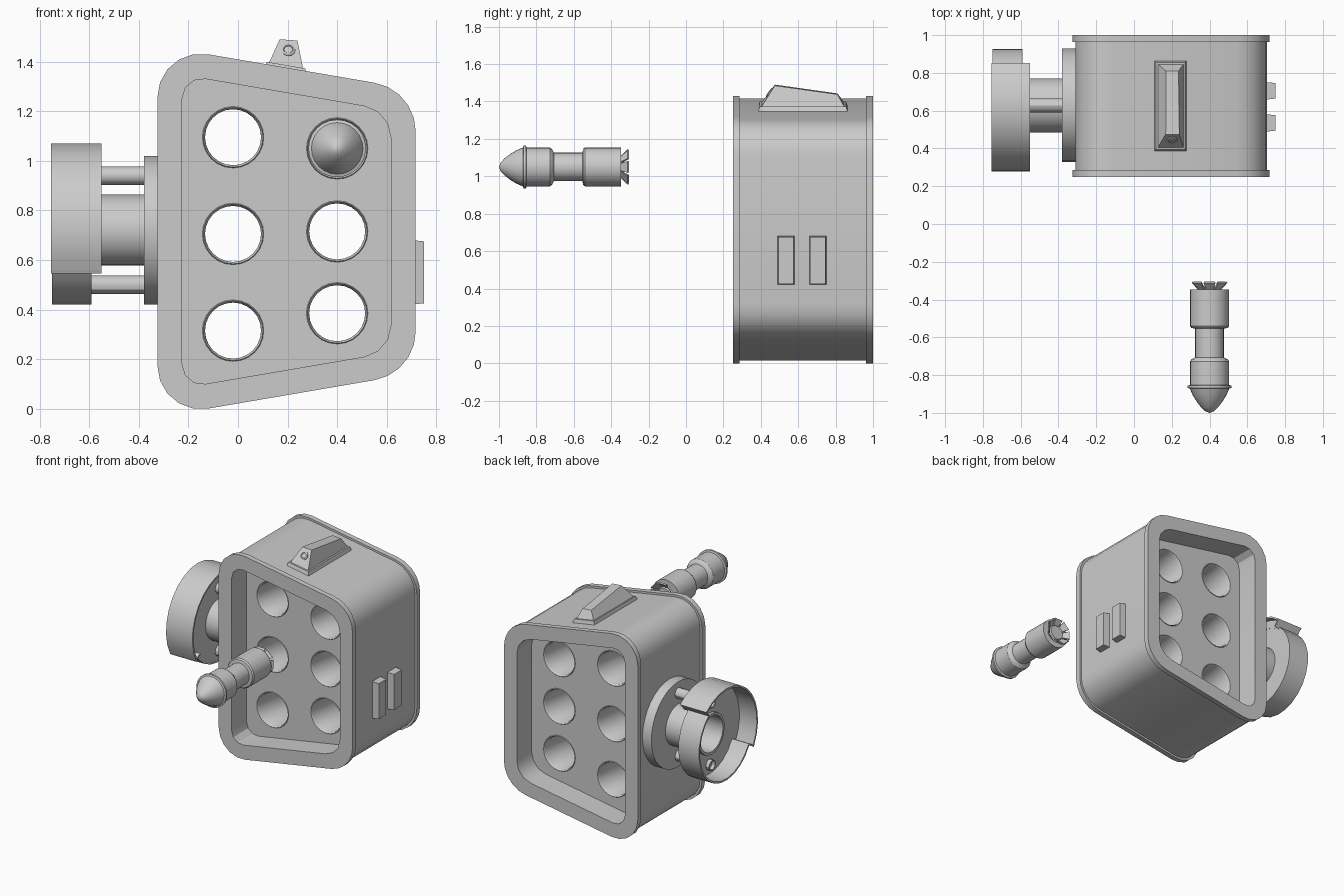
import bpy, bmesh
from math import sin, cos, tan, pi, radians
from mathutils import Matrix, Vector

if "Cube" in bpy.data.objects:
    bpy.data.objects.remove(bpy.data.objects["Cube"])

AXES = {'y': Matrix(((1, 0, 0, 0), (0, 0, -1, 0), (0, 1, 0, 0), (0, 0, 0, 1))),
        'x': Matrix(((0, 0, 1, 0), (1, 0, 0, 0), (0, 1, 0, 0), (0, 0, 0, 1)))}


def finish(name, bm, angle=30):
    bmesh.ops.remove_doubles(bm, verts=bm.verts, dist=0.0004)
    bmesh.ops.recalc_face_normals(bm, faces=bm.faces)
    me = bpy.data.meshes.new(name)
    bm.to_mesh(me)
    bm.free()
    ob = bpy.data.objects.new(name, me)
    bpy.context.collection.objects.link(ob)
    bpy.ops.object.select_all(action='DESELECT')
    ob.select_set(True)
    bpy.context.view_layer.objects.active = ob
    bpy.ops.object.shade_smooth_by_angle(angle=radians(angle))
    return ob


def prism(name, loops, axis, lo, hi):
    """Filled outline with holes, extruded along x or y."""
    cu = bpy.data.curves.new(name, 'CURVE')
    cu.dimensions, cu.fill_mode = '2D', 'BOTH'
    cu.extrude = (hi - lo) / 2
    for loop in loops:
        sp = cu.splines.new('POLY')
        sp.points.add(len(loop) - 1)
        for p, (a, b) in zip(sp.points, loop):
            p.co = (a, b, 0, 1)
        sp.use_cyclic_u = True
    tmp = bpy.data.objects.new(name + "_tmp", cu)
    bpy.context.collection.objects.link(tmp)
    dg = bpy.context.evaluated_depsgraph_get()
    me = bpy.data.meshes.new_from_object(tmp.evaluated_get(dg))
    bm = bmesh.new()
    bm.from_mesh(me)
    bpy.data.objects.remove(tmp)
    bpy.data.meshes.remove(me)
    mid = (lo + hi) / 2
    shift = Vector((mid, 0, 0)) if axis == 'x' else Vector((0, mid, 0))
    bm.transform(Matrix.Translation(shift) @ AXES[axis])
    return finish(name, bm)


def lathe(name, profile, axis, center, seg):
    """Profile of (radius, position) spun about the x or y axis."""
    bm = bmesh.new()
    vs = [bm.verts.new((r, 0, h if axis == 'x' else -h)) for r, h in profile]
    es = [bm.edges.new(p) for p in zip(vs, vs[1:])]
    bmesh.ops.spin(bm, geom=vs + es, cent=(0, 0, 0), axis=(0, 0, 1),
                   angle=2 * pi, steps=seg, use_merge=False)
    bm.transform(Matrix.Translation(center) @ AXES[axis])
    return finish(name, bm)


def circle(a, b, r, n):
    return [(a + r * cos(2 * pi * i / n), b + r * sin(2 * pi * i / n)) for i in range(n)]


def sector(a, b, r0, r1, d0, d1, n):
    ang = [radians(d0 + (d1 - d0) * i / n) for i in range(n + 1)]
    return ([(a + r1 * cos(t), b + r1 * sin(t)) for t in ang]
            + [(a + r0 * cos(t), b + r0 * sin(t)) for t in reversed(ang)])


def outline(d, r_left, r_right, seg=5):
    """Rounded trapezoid of the pod, inset by d."""
    l, r = -0.325 + d, 0.717 - d
    top = lambda x: 1.409 - 0.171 * x - 1.0145 * d
    cs = [((l, top(l)), r_left), ((r, top(r)), r_right),
          ((r, 1.43 - top(r)), r_right), ((l, 1.43 - top(l)), r_left)]
    pts = []
    for i, (c, rad) in enumerate(cs):
        c = Vector(c)
        u = (Vector(cs[i - 1][0]) - c).normalized()
        v = (Vector(cs[(i + 1) % 4][0]) - c).normalized()
        half = u.angle(v) / 2
        o = c + (u + v).normalized() * rad / sin(half)
        s = c + u * rad / tan(half) - o
        turn = pi - 2 * half
        for k in range(seg + 1):
            t = -turn * k / seg
            pts.append((o.x + s.x * cos(t) - s.y * sin(t), o.y + s.x * sin(t) + s.y * cos(t)))
    return pts


def hull_block(name, bottom, top):
    """Tapered block between two matching point rings."""
    bm = bmesh.new()
    b, t = [bm.verts.new(p) for p in bottom], [bm.verts.new(p) for p in top]
    bm.faces.new(b)
    bm.faces.new(t)
    for i in range(4):
        j = (i + 1) % 4
        bm.faces.new((b[i], b[j], t[j], t[i]))
    return finish(name, bm)


# Pod housing: shell and two raised rims
inner = outline(0.1, 0.08, 0.13, 3)
prism("pod_shell", [outline(0.014, 0.165, 0.19), inner], 'y', 0.285, 0.965)
for name, lo, hi in (("front_rim", 0.25, 0.287), ("back_rim", 0.963, 1.0)):
    prism(name, [outline(0, 0.175, 0.2), inner], 'y', lo, hi)

# Recessed plates with six launch tubes
holes = [(-0.02, z) for z in (1.095, 0.705, 0.315)] + [(0.4, z) for z in (1.05, 0.715, 0.385)]
plate = [outline(0.098, 0.08, 0.13, 3)] + [circle(x, z, 0.12, 24) for x, z in holes]
prism("front_plate", plate, 'y', 0.415, 0.435)
prism("back_plate", plate, 'y', 0.815, 0.835)
for i, (x, z) in enumerate(holes):
    lathe(f"launch_tube_{i + 1}", [(0.124, 0.415), (0.121, 0.411), (0.113, 0.425), (0.113, 0.825),
                                   (0.121, 0.839), (0.124, 0.835)], 'y', (x, 0, z), 24)

# Side ribs on the right wall
for i, y in enumerate((0.535, 0.705)):
    ring = lambda x, e: [(x, y + s * (0.047 - e), 0.55 + t * (0.131 - e))
                         for s, t in ((-1, -1), (1, -1), (1, 1), (-1, 1))]
    hull_block(f"side_rib_{i + 1}", ring(0.69, 0), ring(0.75, 0.006))

# Sight on the sloped roof, with a round lens set into its leaning front
slope = lambda x, h: 1.394 - 0.171 * x + h
base = lambda h, e: [(x, y, slope(x, h)) for x, y in
                     ((0.102 + e, 0.38 + e), (0.285 - e, 0.38 + e),
                      (0.285 - e, 0.87 - e), (0.102 + e, 0.87 - e))]
hull_block("sight_base", base(-0.02, 0), base(0.025, 0.014))
hull_block("sight_body", base(0.02, 0.022),
           [(0.168, 0.475, 1.49), (0.24, 0.475, 1.485), (0.236, 0.81, 1.438), (0.17, 0.81, 1.443)])
lens = lathe("sight_lens", [(0, -0.004), (0.017, -0.004), (0.02, -0.008), (0.028, -0.004), (0.028, 0.02)],
             'y', (0, 0, 0), 12)
lens.location = (0.203, 0.447, 1.446)
lens.rotation_euler.x = radians(-34)

# Mount on the left: flange, hollow shaft, two hollow rods
CY, CZ = 0.628, 0.72
hub = (0, CY, CZ)
lathe("mount_flange", [(0, -0.38), (0.3, -0.38), (0.3, -0.3), (0, -0.3)], 'x', hub, 32)
lathe("mount_shaft", [(0.143, -0.37), (0.143, -0.64), (0.125, -0.64), (0.125, -0.40), (0, -0.40)],
      'x', hub, 24)
for i, s in enumerate((1, -1)):
    lathe(f"mount_rod_{i + 1}", [(0.037, -0.37), (0.037, -0.645), (0.03, -0.645), (0.03, -0.5), (0, -0.5)],
          'x', (0, CY, CZ + 0.22 * s), 12)

# Clamp: thin lower ring, disc segments and wider half collar with end walls
prism("clamp_ring", [sector(CY, CZ, 0.288, 0.3, 208, 412, 14)], 'x', -0.75, -0.59)
prism("clamp_disc", [circle(CY, CZ, 0.295, 28), circle(CY, CZ, 0.14, 24)], 'x', -0.62, -0.592)
prism("clamp_collar", [sector(CY, CZ, 0.338, 0.35, 50, 210, 12)], 'x', -0.755, -0.55)
prism("collar_floor", [sector(CY, CZ, 0.28, 0.34, 50, 210, 12)], 'x', -0.62, -0.59)
for i, d in enumerate((50, 208)):
    prism(f"collar_end_{i + 1}", [sector(CY, CZ, 0.288, 0.349, d, d + 2, 1)], 'x', -0.752, -0.555)

# Rocket in front of the upper right tube
lathe("rocket_body", [(0, -1.0), (0.022, -0.992), (0.046, -0.97), (0.07, -0.938), (0.09, -0.905),
                      (0.104, -0.872), (0.116, -0.868), (0.116, -0.856), (0.104, -0.852),
                      (0.104, -0.728), (0.096, -0.716), (0.076, -0.706), (0.076, -0.554),
                      (0.097, -0.55), (0.104, -0.54), (0.104, -0.348), (0.06, -0.348),
                      (0.05, -0.33), (0, -0.33)], 'y', (0.4, 0, 1.05), 24)

# Flared nozzle petals
bm = bmesh.new()
for i in range(8):
    rings = []
    for r, y in ((0.06, -0.352), (0.1, -0.312), (0.094, -0.304), (0.05, -0.346)):
        rings.append([bm.verts.new((0.4 + r * cos(t), y, 1.05 + r * sin(t)))
                      for t in (i * pi / 4 - 0.32, i * pi / 4 + 0.32)])
    for k in range(4):
        a, b = rings[k], rings[(k + 1) % 4]
        bm.faces.new((a[0], a[1], b[1], b[0]))
    for s in (0, 1):
        bm.faces.new([q[s] for q in rings])
finish("nozzle_petals", bm)
